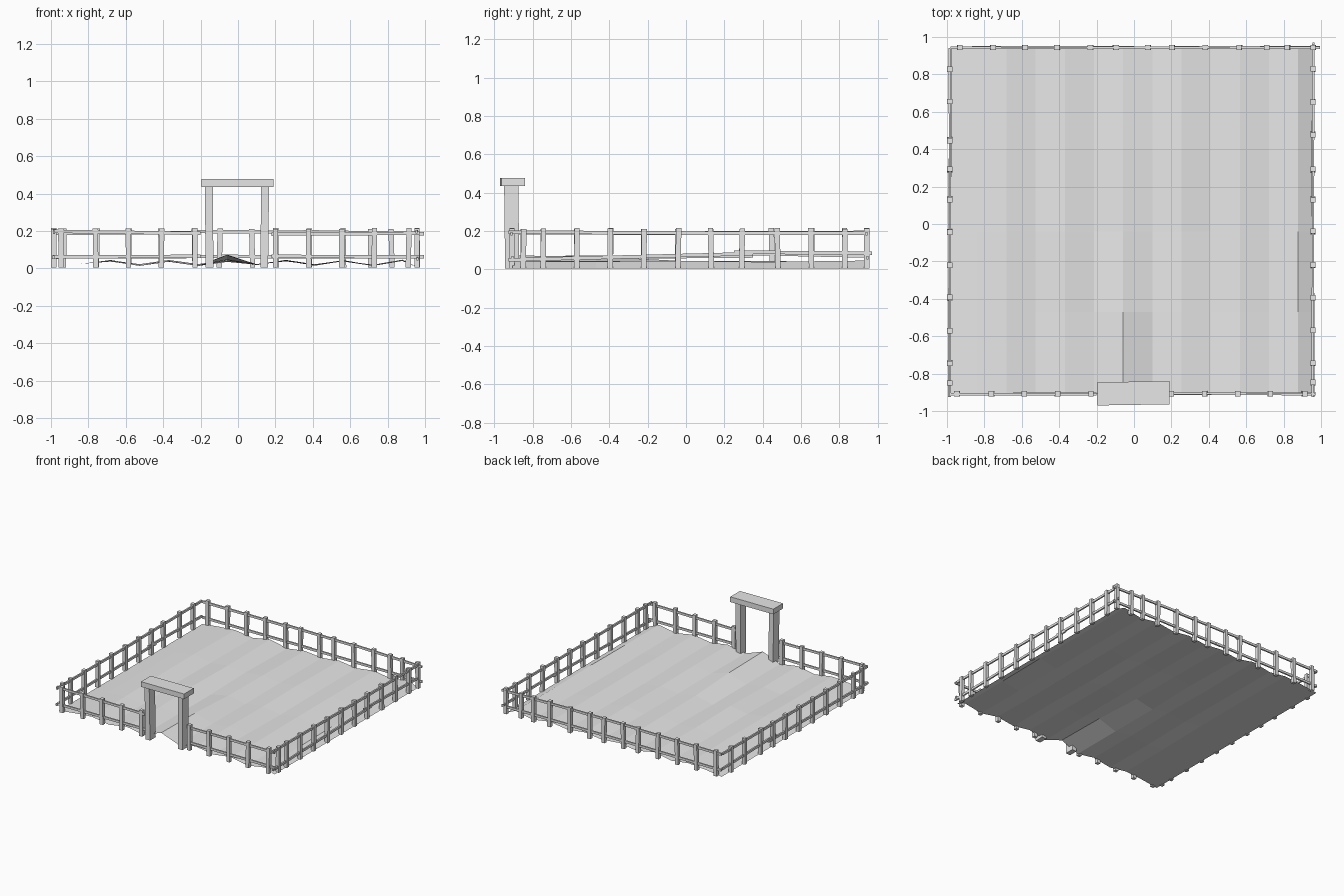
import bpy, bmesh, random
from mathutils import Vector

random.seed(4)
cube = bpy.data.objects.get("Cube")
if cube:
    bpy.data.objects.remove(cube, do_unlink=True)

grey = bpy.data.materials.new("plain grey")
grey.use_nodes = True
grey.diffuse_color = (0.8, 0.8, 0.8, 1)
grey.node_tree.nodes["Principled BSDF"].inputs["Base Color"].default_value = (0.8, 0.8, 0.8, 1)


def finish(name, bm):
    bmesh.ops.recalc_face_normals(bm, faces=bm.faces)
    mesh = bpy.data.meshes.new(name)
    bm.to_mesh(mesh)
    bm.free()
    mesh.materials.append(grey)
    obj = bpy.data.objects.new(name, mesh)
    bpy.context.collection.objects.link(obj)
    return obj


def beam(bm, start, end, across, up):
    """Square-ended timber between two points, with a half size on two axes."""
    across, up = Vector(across), Vector(up)
    rings = []
    for p in (Vector(start), Vector(end)):
        rings.append([bm.verts.new(p + across * a + up * b)
                      for a, b in ((-1, -1), (1, -1), (1, 1), (-1, 1))])
    for i in range(4):
        j = (i + 1) % 4
        bm.faces.new((rings[0][i], rings[0][j], rings[1][j], rings[1][i]))
    bm.faces.new(rings[0][::-1])
    bm.faces.new(rings[1])


def wobble(size):
    return random.uniform(-size, size)


def fence(name, along_x, line, spots, rails):
    """Posts at the given spots; rails as (from, to, start height, end height)."""
    def place(t, z, out=0):
        return (t, line + out, z) if along_x else (line + out, t, z)

    bm = bmesh.new()
    for t in spots:
        beam(bm, place(t, 0.005), place(t + wobble(0.005), 0.213 + wobble(0.003)),
             (0.014, 0, 0), (0, 0.014, 0))
    finish(name + "_posts", bm)
    bm = bmesh.new()
    side = (0, 0.006, 0) if along_x else (0.006, 0, 0)
    for a, b, za, zb in rails:
        beam(bm, place(a, za, wobble(0.003)), place(b, zb, wobble(0.003)), side, (0, 0, 0.009))
    finish(name + "_rails", bm)


# Uneven ground: ridges run front to back, with a mound just inside the gate
columns = [-0.98, -0.84] + [-0.682 + 0.156 * i for i in range(11)] + [0.96]
rows = [-0.905, -0.47, -0.04, 0.4, 0.94]
bm = bmesh.new()
grid = []
for r, y in enumerate(rows):
    line = []
    for c, x in enumerate(columns):
        z = 0.04 if c % 2 == 0 else 0.018
        if c in (0, len(columns) - 1):
            z = 0.006
        elif c == 1:
            z = 0.024
        else:
            z += wobble(0.006)
        if c == 6:
            z += (0.038, 0.022, 0.004, 0, 0)[r]
        line.append(bm.verts.new((x, y, z)))
    grid.append(line)
for low, high in zip(grid, grid[1:]):
    for c in range(len(columns) - 1):
        bm.faces.new((low[c], low[c + 1], high[c + 1], high[c]))
ground = finish("ground", bm)
if ground.data.polygons[0].normal.z < 0:
    ground.data.flip_normals()

# Fences on the four sides, the front one split by the gateway
fence("front_right_fence", True, -0.908, [-0.945, -0.76, -0.585, -0.41, -0.23],
      [(-0.99, -0.2, 0.198, 0.187), (-0.99, -0.2, 0.062, 0.064)])
fence("front_left_fence", True, -0.908, [0.2, 0.378, 0.555, 0.728, 0.91],
      [(0.18, 0.97, 0.183, 0.187), (0.18, 0.97, 0.064, 0.062)])
fence("back_fence", True, 0.944,
      [-0.933, -0.757, -0.585, -0.41, -0.23, -0.1, 0.078, 0.205, 0.382, 0.565, 0.71, 0.823, 0.96],
      [(-0.98, -0.2, 0.188, 0.19), (-0.25, 0.4, 0.197, 0.193), (0.35, 0.995, 0.196, 0.185),
       (-0.98, 0, 0.06, 0.064), (-0.05, 0.995, 0.063, 0.062)])
side_spots = [-0.85, -0.745, -0.57, -0.395, -0.22, -0.042, 0.132, 0.29]
fence("right_fence", False, -0.985, side_spots + [0.45, 0.655, 0.828],
      [(-0.925, 0.1, 0.192, 0.188), (0.05, 0.94, 0.19, 0.193),
       (-0.925, 0.35, 0.06, 0.07), (0.25, 0.94, 0.085, 0.07)])
fence("left_fence", False, 0.957, side_spots + [0.48, 0.655, 0.828],
      [(-0.925, 0.3, 0.195, 0.188), (0.25, 0.96, 0.188, 0.19),
       (-0.925, 0.35, 0.05, 0.082), (0.25, 0.97, 0.09, 0.085)])

# Gateway: two uprights and a heavy lintel
for name, x, lean in (("gate_right_post", -0.152, -0.004), ("gate_left_post", 0.14, 0.005)):
    bm = bmesh.new()
    beam(bm, (x, -0.907, 0.005), (x + lean, -0.912, 0.438), (0.021, 0, 0), (0, 0.037, 0))
    finish(name, bm)
bm = bmesh.new()
beam(bm, (-0.194, -0.908, 0.456), (0.19, -0.902, 0.456), (0, 0.062, 0), (0, 0, 0.021))
finish("gate_lintel", bm)
